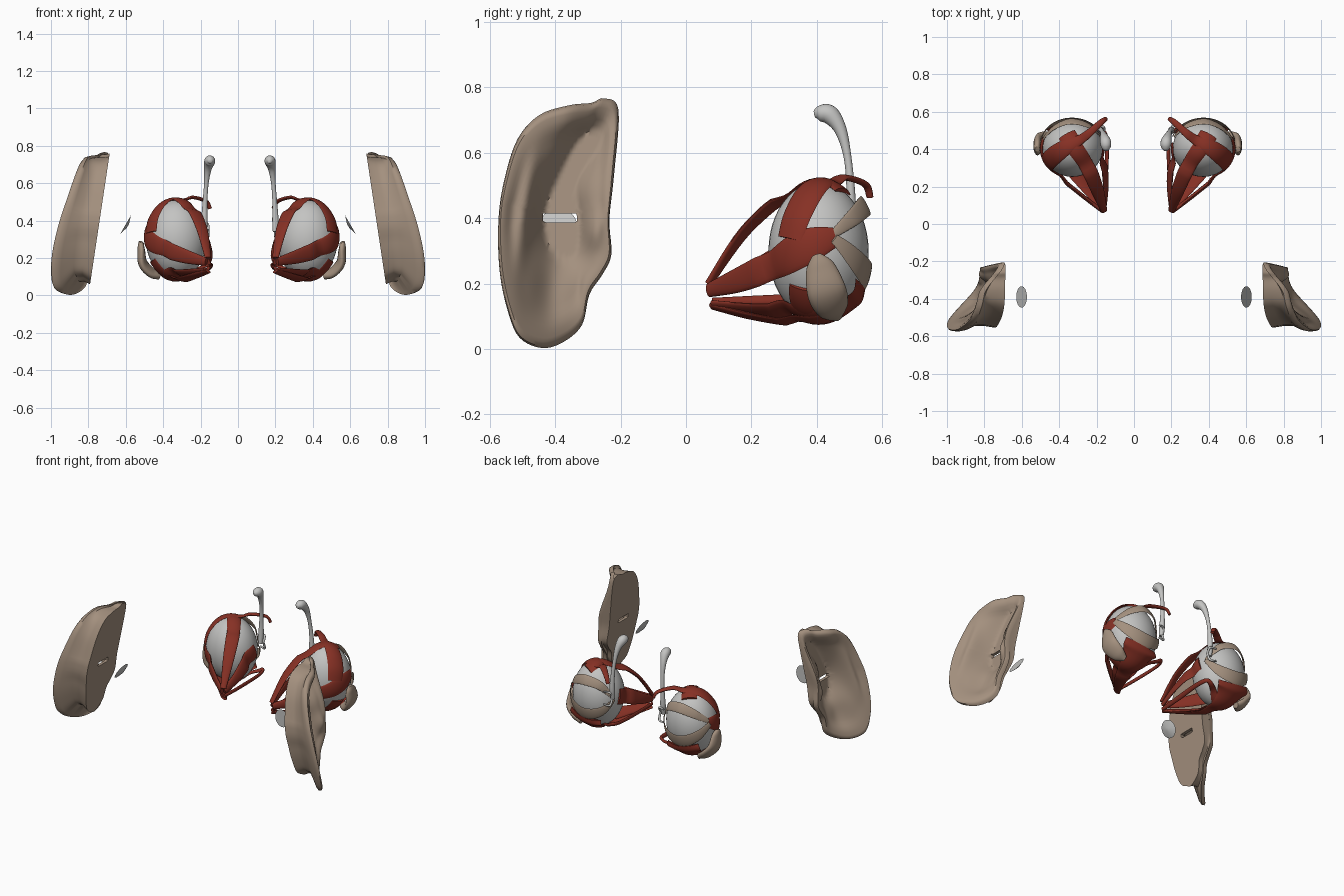
import bpy, bmesh, math
from mathutils import Vector, Matrix

cube = bpy.data.objects.get("Cube")
if cube:
    bpy.data.objects.remove(cube)


def material(name, rgb):
    m = bpy.data.materials.new(name)
    m.use_nodes = True
    m.diffuse_color = (*rgb, 1)
    m.node_tree.nodes["Principled BSDF"].inputs["Base Color"].default_value = (*rgb, 1)
    return m


RED = material("muscle red", (0.24, 0.03, 0.018))
TAN = material("skin tan", (0.37, 0.28, 0.21))
GREY = material("pale grey", (0.55, 0.55, 0.54))

EYE = Vector((0.37, 0.405, 0.30))
RAD = Vector((0.163, 0.153, 0.21))


def smooth(t, a, b):
    t = max(0, min(1, (t - a) / (b - a)))
    return t * t * (3 - 2 * t)


def add_pair(name, bm, mat, plane=0.0, angle=50):
    """Make the left (+x) object and its mirrored right twin."""
    bmesh.ops.recalc_face_normals(bm, faces=bm.faces)
    for side in ("left", "right"):
        if side == "right":
            for v in bm.verts:
                v.co.x = 2 * plane - v.co.x
            bmesh.ops.reverse_faces(bm, faces=bm.faces)
        me = bpy.data.meshes.new(f"{side}_{name}")
        bm.to_mesh(me)
        me.materials.append(mat)
        ob = bpy.data.objects.new(f"{side}_{name}", me)
        bpy.context.collection.objects.link(ob)
        bpy.ops.object.select_all(action="DESELECT")
        ob.select_set(True)
        bpy.context.view_layer.objects.active = ob
        bpy.ops.object.shade_smooth_by_angle(angle=math.radians(angle))
    bm.free()


def spline(pts, steps, closed=False):
    """Catmull-Rom samples through points of any dimension."""
    n, out = len(pts), []
    get = (lambda i: pts[i % n]) if closed else (lambda i: pts[max(0, min(n - 1, i))])
    for i in range(n if closed else n - 1):
        a, b, c, d = get(i - 1), get(i), get(i + 1), get(i + 2)
        for s in range(steps):
            t = s / steps
            out.append([0.5 * (2 * q + (r - p) * t + (2 * p - 5 * q + 4 * r - u) * t * t
                        + (3 * q - p - 3 * r + u) * t ** 3) for p, q, r, u in zip(a, b, c, d)])
    if not closed:
        out.append(list(pts[-1]))
    return out


def skin(bm, rings, wrap=False):
    """Join rings of vertices into a surface."""
    n = len(rings[0])
    for k in range(len(rings) if wrap else len(rings) - 1):
        a, b = rings[k], rings[(k + 1) % len(rings)]
        for j in range(n):
            bm.faces.new((a[j], a[(j + 1) % n], b[(j + 1) % n], b[j]))


def eye_space(p):
    return Vector([d / r for d, r in zip(p - EYE, RAD)])


def sweep(name, pts, mat, thick=None, hug=True, lift=0.0, plane=0.02):
    """Sweep an oval along (x, y, z, half width); hugging strips wrap the eyeball."""
    bm, rings, sides = bmesh.new(), [], 18
    path = spline(pts, 7)
    for i, (x, y, z, w) in enumerate(path):
        p = Vector((x, y, z))
        tan = Vector(path[min(i + 1, len(path) - 1)][:3]) - Vector(path[max(i - 1, 0)][:3])
        out = Vector([o / r for o, r in zip(eye_space(p), RAD)])
        across = tan.cross(out).normalized()
        up = across.cross(tan).normalized()
        h = thick or w
        grip = 1 - smooth(eye_space(p).length, 1.06, 1.28)
        ring = []
        for j in range(sides):
            a = 2 * math.pi * j / sides
            v = p + across * w * math.cos(a) + up * h * math.sin(a)
            if hug:
                q = eye_space(v)
                least = 1.0 + lift + (math.sin(a) + 1) * h / 0.34
                q *= max(least, q.length + (least - q.length) * grip) / q.length
                v = EYE + Vector([d * r for d, r in zip(q, RAD)])
            ring.append(bm.verts.new(v))
        rings.append(ring)
    skin(bm, rings)
    bm.faces.new(rings[0])
    bm.faces.new(rings[-1])
    add_pair(name, bm, mat, plane)


# Eyeballs
bm = bmesh.new()
bmesh.ops.create_uvsphere(bm, u_segments=36, v_segments=24, radius=1,
                          matrix=Matrix.Translation(EYE) @ Matrix.Diagonal((*RAD, 1)))
add_pair("eyeball", bm, GREY, plane=0.02)

# Eye muscles, from the rear apex to the ball
sweep("lateral_rectus", [(.21, .07, .18, .022), (.34, .17, .215, .04), (.47, .28, .265, .05),
      (.53, .37, .315, .055), (.53, .46, .345, .03)], RED, .011)
sweep("upper_rectus", [(.20, .07, .2, .018), (.235, .18, .36, .035), (.29, .31, .475, .043),
      (.35, .40, .51, .045), (.4, .48, .48, .05)], RED, .011)
sweep("medial_rectus", [(.2, .08, .18, .02), (.19, .2, .23, .035), (.2, .33, .29, .05),
      (.21, .42, .32, .05)], RED, .011)
sweep("lower_rectus", [(.21, .085, .135, .02), (.3, .2, .12, .035), (.38, .32, .11, .055),
      (.42, .42, .1, .065)], RED, .01)
sweep("eyelid_lifter", [(.2, .08, .13, .018), (.29, .2, .1, .03), (.36, .33, .08, .05),
      (.385, .45, .085, .09), (.39, .53, .13, .14), (.385, .55, .175, .14)], RED, .008, lift=.03)
sweep("upper_oblique", [(.19, .562, .465, .012), (.215, .545, .505, .016), (.3, .47, .525, .024),
      (.42, .40, .5, .045), (.5, .34, .43, .055), (.515, .31, .34, .05)], RED, .009, lift=.02)
sweep("lower_oblique", [(.2, .08, .145, .012), (.19, .25, .15, .016), (.185, .44, .16, .014),
      (.215, .5, .16, .014), (.3, .45, .11, .025), (.43, .37, .12, .045),
      (.5, .36, .185, .05)], RED, .009)

# Tear gland, lid plates and tear duct
sweep("tear_gland", [(.555, .4, .285, .016), (.56, .41, .25, .045), (.55, .43, .175, .06),
      (.505, .45, .12, .05), (.46, .46, .1, .02)], TAN, .024, lift=.07)
sweep("upper_lid_plate", [(.525, .45, .35, .012), (.48, .52, .41, .028), (.38, .555, .445, .034),
      (.27, .53, .42, .028), (.21, .47, .33, .01)], TAN, .006, lift=.02)
sweep("lower_lid_plate", [(.525, .45, .335, .014), (.48, .53, .26, .036), (.38, .555, .22, .042),
      (.27, .53, .245, .032), (.21, .47, .32, .01)], TAN, .006, lift=.065)
sweep("tear_duct", [(.17, .392, .717, .01), (.17, .41, .72, .025), (.172, .44, .715, .029),
      (.182, .472, .67, .019), (.19, .493, .59, .012), (.197, .503, .49, .013),
      (.2, .503, .4, .017), (.2, .495, .34, .014)], GREY, hug=False, plane=.01)
for name, z in (("upper_tear_canal", .385), ("lower_tear_canal", .30)):
    sweep(name, [(.2, .5, .35, .007), (.205, .52, z, .007), (.245, .53, z, .005)],
          GREY, hug=False)

# Eardrums: shallow tilted cones
bm = bmesh.new()
bmesh.ops.create_cone(bm, cap_ends=True, segments=32, radius1=.057, radius2=.012, depth=.014,
                      matrix=Matrix.Translation((.595, -.39, .375)) @ Matrix.Rotation(math.radians(-120), 4, "Y"))
add_pair("eardrum", bm, GREY, angle=30)

# Outer ears: rings running from the slot, over the back and rim, into the bowl
HUB = Vector((-.385, .40))
OUTLINE = [(-.25, .766), (-.206, .73), (-.22, .53), (-.234, .396), (-.228, .289), (-.255, .228),
           (-.295, .167), (-.317, .075), (-.372, .023), (-.439, .003), (-.509, .035),
           (-.546, .121), (-.57, .243), (-.573, .396), (-.555, .518), (-.515, .641),
           (-.448, .715), (-.356, .745), (-.29, .752)]
outline = [Vector(p) for p in spline(OUTLINE, 5, closed=True)]


def hollow(y, z, cy, cz, ry, rz, turn=0):
    c, s = math.cos(turn), math.sin(turn)
    u, v = (y - cy) * c + (z - cz) * s, (z - cz) * c - (y - cy) * s
    return math.exp(-(u / ry) ** 2 - (v / rz) ** 2)


def base_x(z):
    return 0.80 - 0.15 * z


def rim_x(y, z):
    """The rim is level in front and flares outward behind, most of all low down."""
    u = -0.33 - y
    flare = (u + math.sqrt(u * u + .002)) / 2
    corner = .1 * smooth(y, -.38, -.2) * smooth(z, .4, .75)
    return 0.82 + flare * (1 - 1.1 * z) - corner


def bowl_x(y, z, t):
    """Carved face: concha, upper hollow and lobe dip, with a raised fold and flap."""
    d = (.13 * hollow(y, z, -.39, .38, .075, .12) + .09 * hollow(y, z, -.335, .59, .06, .14, -.5)
         + .03 * hollow(y, z, -.42, .17, .05, .09) + .02 * hollow(y, z, -.4, .4, .2, .4)
         - .03 * hollow(y, z, -.49, .42, .025, .16, -.15) - .03 * hollow(y, z, -.28, .36, .04, .06))
    return max(base_x(z) + .02, rim_x(y, z) - d * smooth(-t, -.92, -.68))


def ear_ring(bm, scale, height):
    ring = []
    for p in outline:
        d = p - HUB
        slot = d * min(.052 / max(abs(d.x), 1e-4), .014 / max(abs(d.y), 1e-4))
        t = scale(p) if callable(scale) else scale
        y, z = HUB + slot * (1 - t) + d * t
        ring.append(bm.verts.new((height(y, z), y, z)))
    return ring


def blend(f, drop=0.0):
    return lambda y, z: base_x(z) + f * (rim_x(y, z) - base_x(z)) - drop


def base_scale(p):
    return max(.82, .98 - .12 * smooth(-p.y, -.4, -.05) - .12 * smooth(-p.x, .4, .55))


def neck(p):
    return base_scale(p) - .06 * smooth(-p.x, .35, .5) - .015


bm = bmesh.new()
rings = [ear_ring(bm, 0, blend(0)), ear_ring(bm, base_scale, blend(0)),
         ear_ring(bm, neck, blend(.3)), ear_ring(bm, neck, blend(.55)),
         ear_ring(bm, .96, blend(.8, .01)), ear_ring(bm, 1, blend(1, .03)),
         ear_ring(bm, .985, blend(1, .01)), ear_ring(bm, .95, blend(1))]
for k in range(19):
    t = .92 * (1 - k / 18)
    rings.append(ear_ring(bm, t, lambda y, z, t=t: bowl_x(y, z, t)))
skin(bm, rings, wrap=True)
add_pair("outer_ear", bm, TAN, angle=50)
